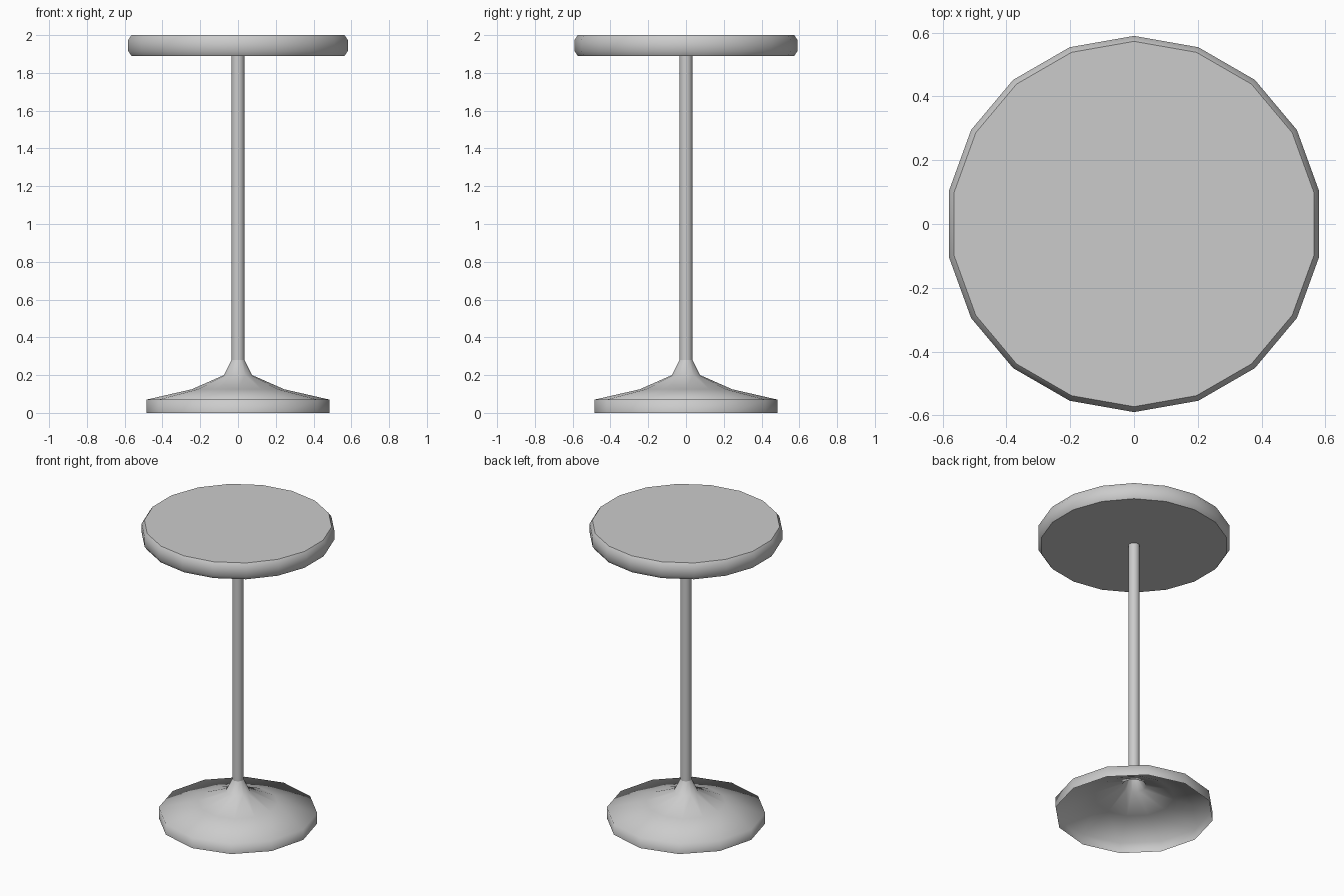
import bpy, bmesh, math

cube = bpy.data.objects.get("Cube")
if cube:
    bpy.data.objects.remove(cube, do_unlink=True)

# Single light grey finish
grey = bpy.data.materials.new("light_grey")
grey.use_nodes = True
colour = (0.6, 0.6, 0.6, 1)
grey.diffuse_color = colour
grey.node_tree.nodes["Principled BSDF"].inputs["Base Color"].default_value = colour


def lathe(name, profile, sides, start, capped, sharp_angle):
    """Revolve (radius, height) points, listed bottom to top, around z."""
    bm = bmesh.new()
    rings = []
    for r, z in profile:
        angles = [start + math.tau * i / sides for i in range(sides)]
        rings.append([bm.verts.new((r * math.cos(a), r * math.sin(a), z)) for a in angles])
    for low, high in zip(rings, rings[1:]):
        for i in range(sides):
            j = (i + 1) % sides
            bm.faces.new((low[i], low[j], high[j], high[i]))
    if capped:
        bm.faces.new(rings[0][::-1])
        bm.faces.new(rings[-1])
    mesh = bpy.data.meshes.new(name)
    bm.to_mesh(mesh)
    bm.free()
    mesh.materials.append(grey)
    obj = bpy.data.objects.new(name, mesh)
    bpy.context.collection.objects.link(obj)
    bpy.ops.object.select_all(action="DESELECT")
    obj.select_set(True)
    bpy.context.view_layer.objects.active = obj
    bpy.ops.object.shade_smooth_by_angle(angle=math.radians(sharp_angle))
    return obj


# Round top with softened rims, one corner pointing to the back
lathe("table_top",
      [(0.573, 1.89), (0.59, 1.915), (0.59, 1.975), (0.573, 2.0)],
      18, math.pi / 2, True, 45)

# Hollow flared foot, open underneath
lathe("flared_base",
      [(0.485, 0), (0.485, 0.07), (0.245, 0.125), (0.075, 0.2), (0.035, 0.28)],
      12, 0, False, 100)

# Slim column from the foot to the top
lathe("column", [(0.035, 0.28), (0.035, 1.89)], 12, 0, False, 100)
